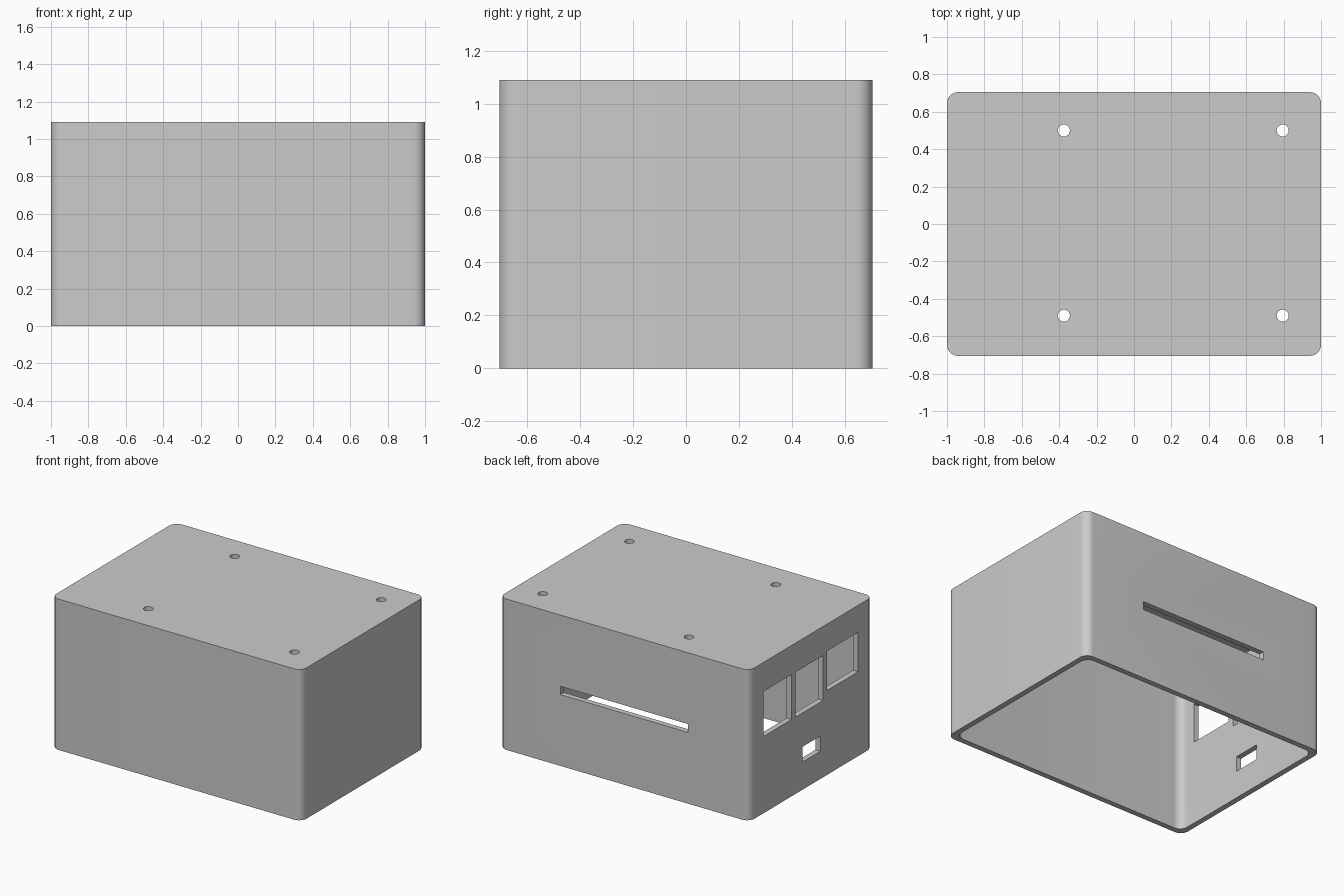
import bpy, bmesh
from math import radians, cos, sin
from mathutils import Matrix

LENGTH, DEPTH, HEIGHT = 2.0, 1.41, 1.09
WALL, CORNER = 0.04, 0.06

if "Cube" in bpy.data.objects:
    bpy.data.objects.remove(bpy.data.objects["Cube"], do_unlink=True)

grey = bpy.data.materials.new("light grey plastic")
grey.use_nodes = True
grey.diffuse_color = (0.6, 0.6, 0.6, 1)
grey.node_tree.nodes["Principled BSDF"].inputs["Base Color"].default_value = (0.6, 0.6, 0.6, 1)


def finish(name, bm):
    bmesh.ops.recalc_face_normals(bm, faces=bm.faces)
    mesh = bpy.data.meshes.new(name)
    bm.to_mesh(mesh)
    bm.free()
    mesh.materials.append(grey)
    obj = bpy.data.objects.new(name, mesh)
    bpy.context.collection.objects.link(obj)
    return obj


def rounded_block(name, length, depth, z0, z1, radius, steps=10):
    """Extruded rectangle with rounded vertical edges."""
    bm = bmesh.new()
    ring = []
    for i, (sx, sy) in enumerate([(1, 1), (-1, 1), (-1, -1), (1, -1)]):
        for k in range(steps + 1):
            a = radians(90 * (i + k / steps))
            ring.append(bm.verts.new((sx * (length / 2 - radius) + radius * cos(a),
                                      sy * (depth / 2 - radius) + radius * sin(a), z0)))
    base = bm.faces.new(ring)
    top = bmesh.ops.extrude_face_region(bm, geom=[base])["geom"]
    bmesh.ops.translate(bm, vec=(0, 0, z1 - z0),
                        verts=[v for v in top if isinstance(v, bmesh.types.BMVert)])
    return finish(name, bm)


def add_box(bm, x, y, z):
    """Box spanning the given (low, high) ranges."""
    spans = (x, y, z)
    centre = Matrix.Translation([(a + b) / 2 for a, b in spans])
    size = Matrix.Diagonal([b - a for a, b in spans] + [1])
    bmesh.ops.create_cube(bm, size=1, matrix=centre @ size)


def cut(target, cutter):
    mod = target.modifiers.new("cut", "BOOLEAN")
    mod.operation, mod.solver, mod.object = "DIFFERENCE", "EXACT", cutter
    bpy.context.view_layer.objects.active = target
    bpy.ops.object.modifier_apply(modifier=mod.name)
    bpy.data.objects.remove(cutter, do_unlink=True)


# Shell: rounded block hollowed from the open bottom
case = rounded_block("case_shell", LENGTH, DEPTH, 0, HEIGHT, CORNER)
cut(case, rounded_block("cavity", LENGTH - 2 * WALL, DEPTH - 2 * WALL,
                        -0.2, HEIGHT - WALL, CORNER))

openings = bmesh.new()
# Card slot through the back wall
back = DEPTH / 2
add_box(openings, (-0.51, 0.51), (back - 0.1, back + 0.1), (0.515, 0.575))

# Three large ports and one small port through the right-hand wall
ports = [((0.225, 0.545), (0.555, 0.88)),
         ((-0.137, 0.18), (0.555, 0.88)),
         ((-0.535, -0.183), (0.61, 0.895)),
         ((-0.105, 0.10), (0.2, 0.31))]
for y, z in ports:
    add_box(openings, (-1.1, -0.9), y, z)

# Screw holes in the top plate
for x in (-0.375, 0.795):
    for y in (-0.49, 0.5):
        bmesh.ops.create_cone(openings, cap_ends=True, segments=32, radius1=0.032,
                              radius2=0.032, depth=0.16,
                              matrix=Matrix.Translation((x, y, HEIGHT)))
cut(case, finish("openings", openings))

# Smooth corners, sharp edges
bpy.ops.object.select_all(action="DESELECT")
case.select_set(True)
bpy.context.view_layer.objects.active = case
bpy.ops.object.shade_smooth_by_angle(angle=radians(30))
